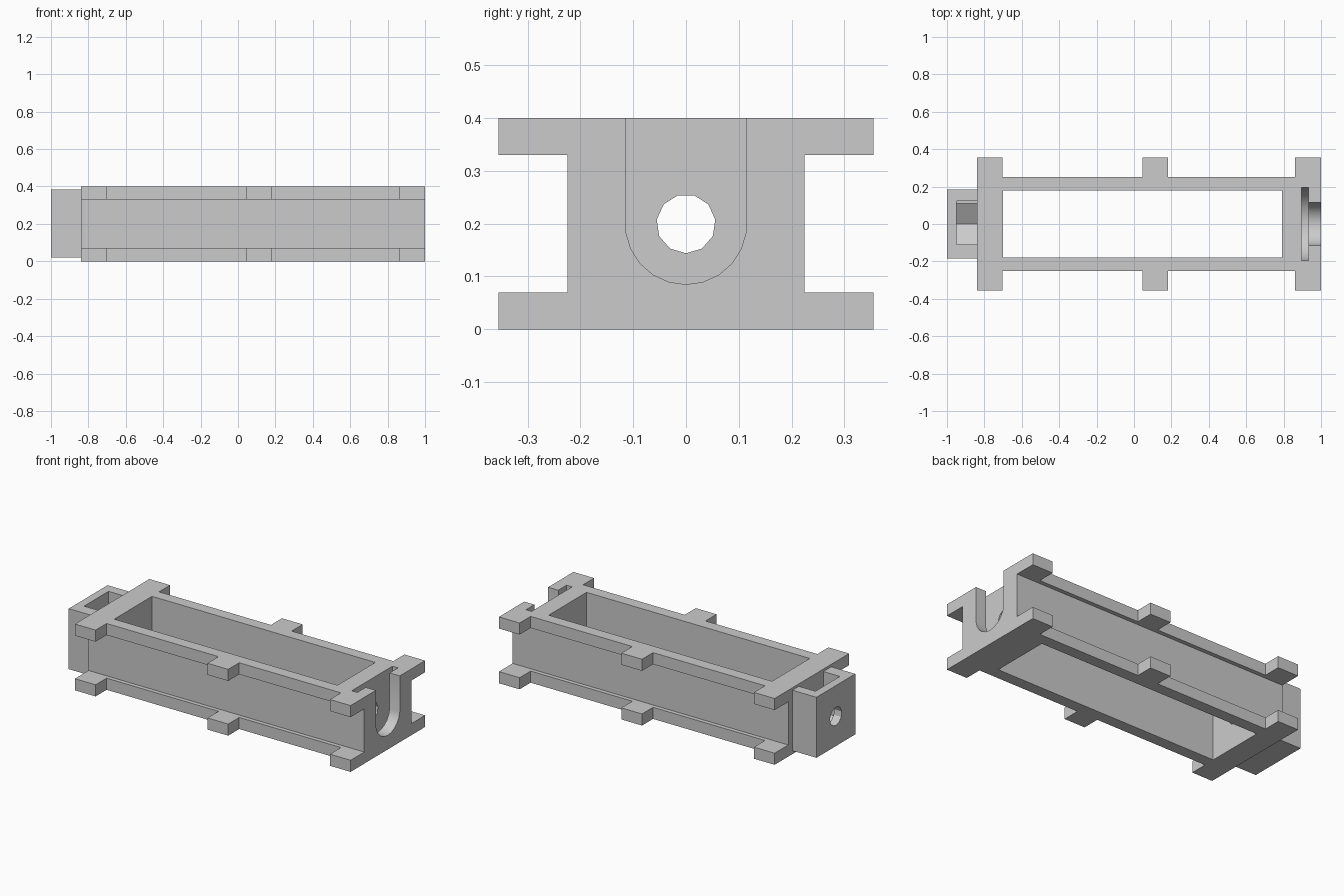
import bpy, bmesh, math

if "Cube" in bpy.data.objects:
    bpy.data.objects.remove(bpy.data.objects["Cube"], do_unlink=True)

grey = bpy.data.materials.new("light grey")
grey.use_nodes = True
colour = (0.6, 0.6, 0.6, 1)
grey.diffuse_color = colour
grey.node_tree.nodes["Principled BSDF"].inputs["Base Color"].default_value = colour

AXIS_Z = 0.2   # height of the bolt axis
TOP = 0.4      # overall height


def prism(name, x0, x1, outline):
    """Extrude a (y, z) outline along x."""
    bm = bmesh.new()
    face = bm.faces.new([bm.verts.new((x0, y, z)) for y, z in outline])
    new = bmesh.ops.extrude_face_region(bm, geom=[face])["geom"]
    verts = [v for v in new if isinstance(v, bmesh.types.BMVert)]
    bmesh.ops.translate(bm, verts=verts, vec=(x1 - x0, 0, 0))
    bmesh.ops.recalc_face_normals(bm, faces=bm.faces)
    mesh = bpy.data.meshes.new(name)
    bm.to_mesh(mesh)
    bm.free()
    mesh.materials.append(grey)
    obj = bpy.data.objects.new(name, mesh)
    bpy.context.collection.objects.link(obj)
    return obj


def box(name, x0, x1, y0, y1, z0, z1):
    return prism(name, x0, x1, [(y0, z0), (y1, z0), (y1, z1), (y0, z1)])


def arc(radius, sides, steps):
    """Polygon points with one corner straight down."""
    angles = [k * math.tau / sides for k in steps]
    return [(radius * math.sin(a), AXIS_Z - radius * math.cos(a)) for a in angles]


def slot(name, x0, x1, radius, sides):
    """Rounded slot that is open at the top."""
    q = sides // 4
    pts = arc(radius, sides, range(-q, q + 1))
    return prism(name, x0, x1, pts + [(pts[-1][0], 0.5), (pts[0][0], 0.5)])


def combine(target, tool, operation):
    mod = target.modifiers.new("combine", "BOOLEAN")
    mod.operation = operation
    mod.solver = "EXACT"
    mod.object = tool
    bpy.context.view_layer.update()
    bpy.context.view_layer.objects.active = target
    with bpy.context.temp_override(object=target, active_object=target):
        bpy.ops.object.modifier_apply(modifier=mod.name)
    bpy.data.objects.remove(tool, do_unlink=True)


# Main body
frame = box("frame", -0.84, 1, -0.225, 0.225, 0, TOP)

# Flanges along the top and bottom, with three cross tabs each
for z0 in (0, TOP - 0.07):
    z1 = z0 + 0.07
    combine(frame, box("flange", -0.84, 1, -0.25, 0.25, z0, z1), "UNION")
    for x0 in (-0.84, 0.045, 0.862):
        combine(frame, box("tab", x0, x0 + 0.138, -0.355, 0.355, z0, z1), "UNION")

# Nut housing on the end
combine(frame, box("nut_housing", -1, -0.83, -0.185, 0.185, 0.02, 0.385), "UNION")

# Large opening, nut pocket, bolt head slots and bolt hole
cutters = [
    box("opening", -0.7, 0.79, -0.18, 0.18, -0.1, 0.5),
    slot("nut_pocket", -0.95, -0.84, 0.127, 6),
    box("pocket_step", -0.95, -0.84, 0.09, 0.123, AXIS_Z, 0.5),
    slot("washer_slot", 0.895, 0.932, 0.195, 30),
    slot("bolt_slot", 0.92, 1.1, 0.115, 22),
    prism("bolt_hole", -1.1, 1.1, arc(0.056, 11, range(11))),
]
for cutter in cutters:
    cutter.hide_render = True
    combine(frame, cutter, "DIFFERENCE")

# Merge leftover coplanar faces
bm = bmesh.new()
bm.from_mesh(frame.data)
bmesh.ops.remove_doubles(bm, verts=bm.verts, dist=0.0002)
bmesh.ops.dissolve_limit(bm, angle_limit=math.radians(1), verts=bm.verts, edges=bm.edges)
bm.to_mesh(frame.data)
bm.free()

# Smooth the round slots only
bpy.ops.object.select_all(action="DESELECT")
frame.select_set(True)
bpy.context.view_layer.objects.active = frame
bpy.ops.object.shade_smooth_by_angle(angle=math.radians(25))
